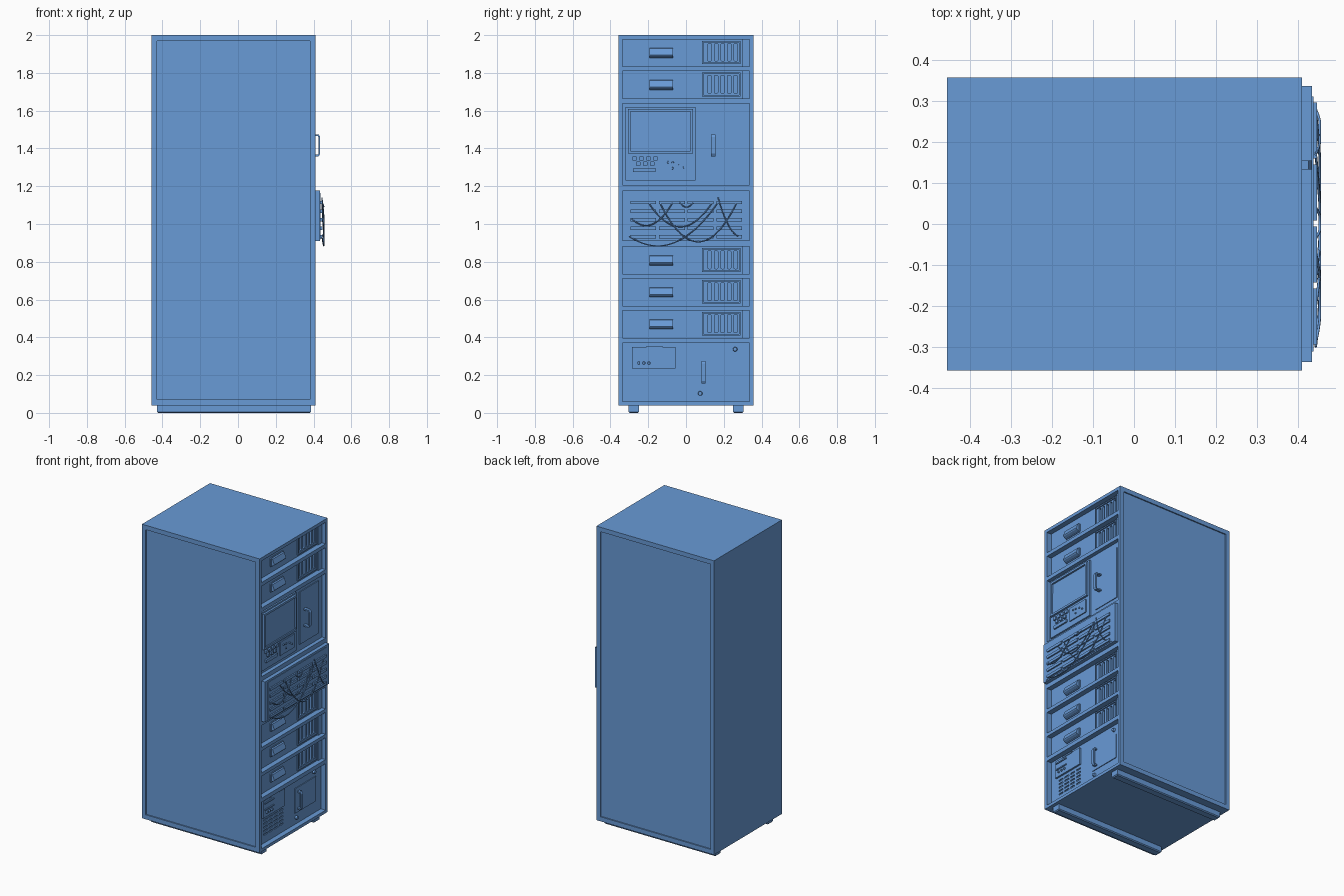
import bpy, bmesh, math
from mathutils import Matrix

if "Cube" in bpy.data.objects:
    bpy.data.objects.remove(bpy.data.objects["Cube"])

FX = 0.410     # front plane of the equipment side (+x)
F = 0.375      # floor of the drawer bays
M = 0.384      # floor of the monitor bay

BLUE = bpy.data.materials.new("blue_paint")
BLUE.diffuse_color = (0.14, 0.325, 0.675, 1)
BLUE.use_nodes = True
BLUE.node_tree.nodes["Principled BSDF"].inputs["Base Color"].default_value = BLUE.diffuse_color


def finish(name, bm, smooth=False):
    bmesh.ops.recalc_face_normals(bm, faces=bm.faces)
    me = bpy.data.meshes.new(name)
    bm.to_mesh(me)
    bm.free()
    me.materials.append(BLUE)
    ob = bpy.data.objects.new(name, me)
    bpy.context.collection.objects.link(ob)
    if smooth:
        bpy.ops.object.select_all(action='DESELECT')
        ob.select_set(True)
        bpy.context.view_layer.objects.active = ob
        bpy.ops.object.shade_smooth_by_angle(angle=math.radians(40))
    return ob


def extrude(bm, pts, vec):
    f = bm.faces.new([bm.verts.new(p) for p in pts])
    g = bmesh.ops.extrude_face_region(bm, geom=[f])
    vs = [v for v in g['geom'] if isinstance(v, bmesh.types.BMVert)]
    bmesh.ops.translate(bm, verts=vs, vec=vec)


def slab(bm, x0, x1, y0, y1, z0, z1, r=0):
    """Box lying on the yz plane, with optional rounded outline."""
    if r == 0:
        pts = [(x0, y0, z0), (x0, y1, z0), (x0, y1, z1), (x0, y0, z1)]
    else:
        pts = []
        for k, (cy, cz) in enumerate([(y1 - r, z1 - r), (y0 + r, z1 - r),
                                      (y0 + r, z0 + r), (y1 - r, z0 + r)]):
            for i in range(5):
                a = (k + i / 4) * math.pi / 2
                pts.append((x0, cy + r * math.cos(a), cz + r * math.sin(a)))
    extrude(bm, pts, (x1 - x0, 0, 0))


def wedge(bm, prof, y0, y1):
    """xz profile extruded along y."""
    extrude(bm, [(x, y0, z) for x, z in prof], (0, y1 - y0, 0))


def frame(bm, x0, x1, y0, y1, z0, z1, w):
    slab(bm, x0, x1, y0, y1, z1 - w, z1)
    slab(bm, x0, x1, y0, y1, z0, z0 + w)
    slab(bm, x0, x1, y0, y0 + w, z0 + w, z1 - w)
    slab(bm, x0, x1, y1 - w, y1, z0 + w, z1 - w)


def knob(bm, x, y, z, r, h):
    m = Matrix.Translation((x + h / 2, y, z)) @ Matrix.Rotation(math.pi / 2, 4, 'Y')
    bmesh.ops.create_cone(bm, cap_ends=True, segments=16, radius1=r, radius2=r * 0.85,
                          depth=h, matrix=m)


def cut(ob, bm):
    c = finish("cutter", bm)
    c.hide_render = True
    mod = ob.modifiers.new("cut", 'BOOLEAN')
    mod.operation, mod.solver, mod.object = 'DIFFERENCE', 'EXACT', c
    bpy.context.view_layer.objects.active = ob
    bpy.ops.object.modifier_apply(modifier=mod.name)
    bpy.data.objects.remove(c)


def pull_bar(name, x0, x1, y0, y1, z0, z1):
    """D-shaped door handle."""
    bm = bmesh.new()
    t, c = 0.009, 0.014
    wedge(bm, [(x0, z0), (x1 - c * .6, z0), (x1, z0 + c), (x1, z1 - c), (x1 - c * .6, z1), (x0, z1),
               (x0, z1 - t), (x1 - c * .6 - t * .3, z1 - t), (x1 - t, z1 - c - t * .5),
               (x1 - t, z0 + c + t * .5), (x1 - c * .6 - t * .3, z0 + t), (x0, z0 + t)], y0, y1)
    finish(name, bm)


drawers = [(1.835, 1.978), (1.664, 1.81), (0.735, 0.881), (0.566, 0.712), (0.397, 0.543)]

# cabinet shell with recessed bays and side panels
bm = bmesh.new()
slab(bm, -0.457, FX, -0.358, 0.358, 0.04, 2.0)
cabinet = finish("cabinet", bm)
bm = bmesh.new()
for z0, z1 in drawers:
    slab(bm, F, 0.5, -0.337, 0.337, z0, z1)
slab(bm, M, 0.5, -0.337, 0.337, 1.207, 1.638)
slab(bm, F, 0.5, -0.337, 0.337, 0.06, 0.37)
for s in (-1, 1):
    slab(bm, -0.43, 0.381, s * 0.350, s * 0.4, 0.07, 1.97)
cut(cabinet, bm)

# vent slots in drawers and bottom unit
bm = bmesh.new()
for z0, z1 in drawers:
    for i in range(5):
        y = 0.125 + i * 0.0345
        slab(bm, F - 0.015, F + 0.01, y - 0.009, y + 0.009, z0 + 0.028, z1 - 0.023, 0.005)
for i in range(4):
    for j in range(5):
        y, z = -0.245 + i * 0.055, 0.115 + j * 0.024
        slab(bm, F - 0.006, F + 0.01, y - 0.02, y + 0.02, z - 0.005, z + 0.005)
cut(cabinet, bm)

# base skids
for s, n in ((-1, "front"), (1, "back")):
    bm = bmesh.new()
    slab(bm, -0.43, 0.387, s * 0.277 - 0.027, s * 0.277 + 0.027, 0.0, 0.041)
    low = [e for e in bm.edges if all(v.co.z < 0.01 for v in e.verts)]
    bmesh.ops.bevel(bm, geom=low, offset=0.006, segments=1, affect='EDGES')
    finish(n + "_skid", bm)

# drawer fronts: hooded pull, vent frame, edge strip
for n, (z0, z1) in enumerate(drawers):
    zc = (z0 + z1) / 2
    bm = bmesh.new()
    slab(bm, F, F + 0.005, -0.198, -0.062, zc - 0.032, zc + 0.030, 0.008)
    wedge(bm, [(F, zc + 0.027), (F + 0.014, zc + 0.022), (F + 0.028, zc - 0.012),
               (F + 0.024, zc - 0.018), (F, zc - 0.029)], -0.192, -0.068)
    finish(f"drawer_pull_{n}", bm)
    bm = bmesh.new()
    frame(bm, F, F + 0.008, 0.085, 0.288, z0 + 0.012, z1 - 0.008, 0.008)
    slab(bm, F, F + 0.008, 0.297, 0.337, z0, z1)
    finish(f"drawer_vent_frame_{n}", bm)

# monitor housing with a tilted screen
bm = bmesh.new()
slab(bm, M, M + 0.012, -0.32, 0.05, 1.23, 1.62)
finish("monitor_housing", bm)
bm = bmesh.new()
frame(bm, M + 0.01, M + 0.026, -0.308, 0.038, 1.372, 1.61, 0.014)
finish("screen_bezel", bm)
bm = bmesh.new()
wedge(bm, [(M + 0.01, 1.386), (M + 0.018, 1.386), (M + 0.014, 1.596), (M + 0.01, 1.596)],
      -0.294, 0.024)
finish("screen", bm)

# keys, key bar and control plate
bm = bmesh.new()
for row, cnt, y0 in ((1.347, 4, -0.273), (1.319, 3, -0.253)):
    for i in range(cnt):
        y = y0 + i * 0.037
        slab(bm, M + 0.011, M + 0.022, y - 0.012, y + 0.012, row - 0.011, row + 0.011, 0.005)
slab(bm, M + 0.011, M + 0.022, -0.28, -0.16, 1.274, 1.296, 0.004)
finish("keypad", bm)
bm = bmesh.new()
slab(bm, M + 0.011, M + 0.019, -0.13, 0.02, 1.265, 1.355)
for y, z in ((-0.095, 1.327), (-0.072, 1.295), (-0.035, 1.318), (-0.01, 1.3), (-0.07, 1.325)):
    knob(bm, M + 0.018, y, z, 0.006, 0.007)
finish("control_plate", bm, True)

# monitor bay door
bm = bmesh.new()
slab(bm, M, M + 0.005, 0.095, 0.30, 1.25, 1.60)
finish("upper_door", bm)
pull_bar("upper_door_handle", M + 0.004, 0.435, 0.133, 0.155, 1.358, 1.475)

# patch panel: block, backing plate, port strips
bm = bmesh.new()
slab(bm, FX - 0.005, 0.435, -0.337, 0.337, 0.91, 1.178)
finish("patch_panel", bm)
bm = bmesh.new()
slab(bm, 0.434, 0.438, -0.312, 0.312, 0.918, 1.165)
finish("patch_plate", bm)
bm = bmesh.new()
for r in range(5):
    z = 0.932 + r * 0.0455
    for c in range(4):
        y = -0.226 + c * 0.1515
        slab(bm, 0.437, 0.447, y - 0.068, y + 0.068, z - 0.009, z + 0.009)
finish("port_strips", bm)

# sagging patch cables: start, end, sag
cables = [((-0.29, 1.03), (-0.07, 1.115), 0.075), ((-0.30, 0.935), (0.17, 1.115), 0.125),
          ((-0.20, 1.115), (0.14, 1.115), 0.13), ((-0.035, 1.115), (0.04, 1.115), 0.025),
          ((-0.14, 1.115), (0.27, 1.115), 0.21), ((0.17, 1.14), (0.28, 0.935), 0.045)]
cu = bpy.data.curves.new("cables", 'CURVE')
cu.dimensions, cu.bevel_depth, cu.bevel_resolution = '3D', 0.0032, 2
cu.use_fill_caps = True
cu.materials.append(BLUE)
for (ya, za), (yb, zb), sag in cables:
    sp = cu.splines.new('POLY')
    sp.points.add(20)
    for i, p in enumerate(sp.points):
        t = i / 20
        q = 4 * t * (1 - t)
        p.co = (0.444 + 0.0098 * min(1, q * 1.3), ya + (yb - ya) * t,
                za + (zb - za) * t - sag * q, 1)
bpy.context.collection.objects.link(bpy.data.objects.new("patch_cables", cu))

# bottom power unit: display box, knobs, door, latches
bm = bmesh.new()
slab(bm, F, F + 0.012, -0.285, -0.055, 0.235, 0.35)
slab(bm, F, F + 0.016, -0.21, -0.125, 0.345, 0.355)
for z in (0.33, 0.287):
    slab(bm, F + 0.011, F + 0.018, -0.272, -0.178, z - 0.004, z + 0.004)
for i in range(3):
    knob(bm, F + 0.011, -0.25 + i * 0.027, 0.264, 0.008, 0.009)
finish("power_display", bm, True)
bm = bmesh.new()
slab(bm, F, F + 0.005, 0.06, 0.28, 0.135, 0.30)
finish("lower_door", bm)
pull_bar("lower_door_handle", F + 0.004, 0.408, 0.083, 0.104, 0.155, 0.275)
bm = bmesh.new()
for y, z in ((0.26, 0.337), (0.075, 0.103)):
    knob(bm, F, y, z, 0.012, 0.014)
finish("latches", bm, True)
